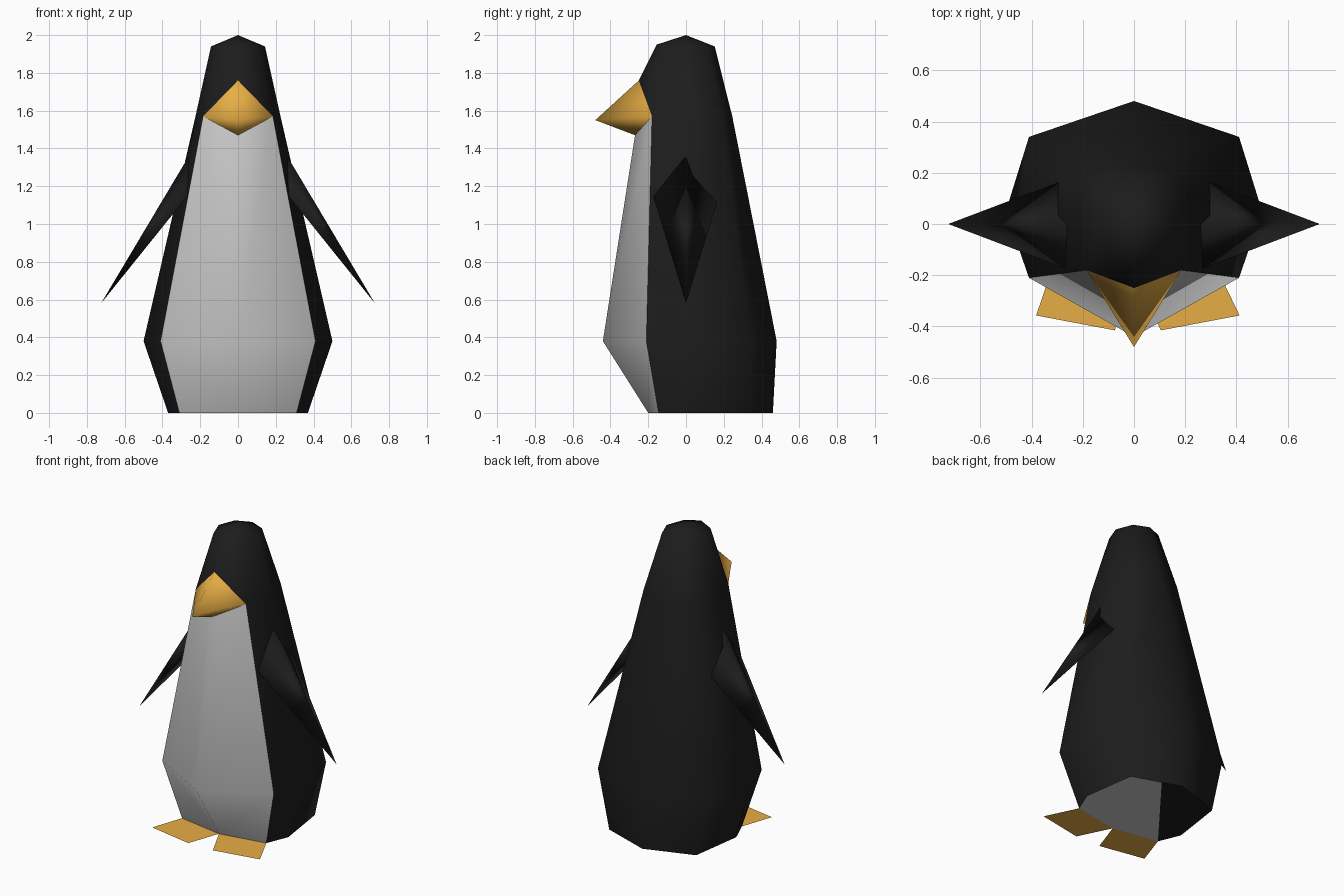
import bpy

if "Cube" in bpy.data.objects:
    bpy.data.objects.remove(bpy.data.objects["Cube"])


def material(name, rgb):
    m = bpy.data.materials.new(name)
    m.diffuse_color = (*rgb, 1)
    m.use_nodes = True
    m.node_tree.nodes["Principled BSDF"].inputs["Base Color"].default_value = m.diffuse_color
    return m


BLACK = material("black", (0.012, 0.012, 0.012))
WHITE = material("white", (0.8, 0.8, 0.8))
ORANGE = material("orange", (0.8, 0.42, 0.06))


def part(name, verts, faces, mat, mirror=True):
    mesh = bpy.data.meshes.new(name)
    mesh.from_pydata(verts, [], faces)
    mesh.materials.append(mat)
    ob = bpy.data.objects.new(name, mesh)
    bpy.context.collection.objects.link(ob)
    mesh.shade_smooth()
    if mirror:
        mod = ob.modifiers.new("mirror", 'MIRROR')
        mod.use_clip = True
        mod.merge_threshold = 0.001
    return ob


# Coat: right half lofted from the belly edge round to the back
rings = [
    (0.00, [(0.31, -0.145), (0.37, 0.0), (0.32, 0.35), (0, 0.46)]),
    (0.38, [(0.41, -0.21), (0.50, 0.05), (0.41, 0.34), (0, 0.48)]),
    (1.57, [(0.185, -0.18), (0.225, 0.03), (0.18, 0.19), (0, 0.245)]),
    (1.94, [(0.10, -0.115), (0.143, 0.0), (0.10, 0.11), (0, 0.152)]),
]
verts = [(x, y, z) for z, ring in rings for x, y in ring]
faces = [(4 * r + i, 4 * r + i + 1, 4 * r + i + 5, 4 * r + i + 4)
         for r in range(3) for i in range(3)]
# Crown and brow
verts += [(0, 0, 2.0), (0, -0.155, 1.95), (0, -0.25, 1.76)]
top, crown, brow = 16, 17, 18
faces += [(12 + i, 13 + i, top) for i in range(3)]
faces += [(crown, 12, top), (brow, 8, 12, crown)]
part("coat", verts, faces, BLACK)

# Belly: two panels per side meeting on a centre ridge
part("belly",
     [(0, -0.2, 0), (0.31, -0.145, 0), (0, -0.44, 0.38),
      (0.41, -0.21, 0.38), (0, -0.27, 1.47), (0.185, -0.18, 1.57)],
     [(0, 1, 3, 2), (2, 3, 5, 4)], WHITE)

# Underside, split into a pale and a dark piece
part("underside_pale",
     [(-0.31, -0.145, 0), (0, -0.2, 0), (0.31, -0.145, 0), (0.37, 0, 0),
      (0.32, 0.35, 0), (0.13, 0.415, 0)], [(5, 4, 3, 2, 1, 0)], WHITE, False)
part("underside_dark",
     [(-0.31, -0.145, 0), (0.13, 0.415, 0), (0, 0.46, 0),
      (-0.32, 0.35, 0), (-0.37, 0, 0)], [(4, 3, 2, 1, 0)], BLACK, False)

# Beak
part("beak",
     [(0, -0.48, 1.55), (0.185, -0.18, 1.57), (0, -0.25, 1.76), (0, -0.27, 1.47)],
     [(0, 1, 2), (0, 3, 1)], ORANGE)

# Wings: pointed tetrahedra set into the sides
part("wings",
     [(0.26, 0, 1.36), (0.25, -0.18, 1.17), (0.25, 0.18, 1.17), (0.725, 0, 0.58)],
     [(0, 1, 3), (0, 3, 2), (1, 2, 3), (0, 2, 1)], BLACK)

# Feet: flat paddles, the pair shifted slightly to the right
for side, shift in (("left", -1), ("right", 1)):
    outline = [(0.31, -0.145), (0, -0.2), (0.09 * 1, -0.415), (0.397, -0.357)]
    verts = [(shift * x + (0.015 if i > 1 else 0), y, 0)
             for i, (x, y) in enumerate(outline)]
    part(side + "_foot", verts, [(0, 1, 2, 3) if shift < 0 else (3, 2, 1, 0)],
         ORANGE, False)

# Make every face point outward (feet face up)
for ob in bpy.data.objects:
    mesh = ob.data
    for p in mesh.polygons:
        out = p.center.copy()
        out.z = p.center.z - 1.0 if p.center.z < 0.01 or p.center.z > 1.9 else 0
        if ob.name == "wings":
            out = p.center - sum((v.co for v in mesh.vertices), p.center * 0) / 4
        elif "foot" in ob.name:
            out.z = 10
        if p.normal.dot(out) < 0:
            p.flip()
    mesh.update()
